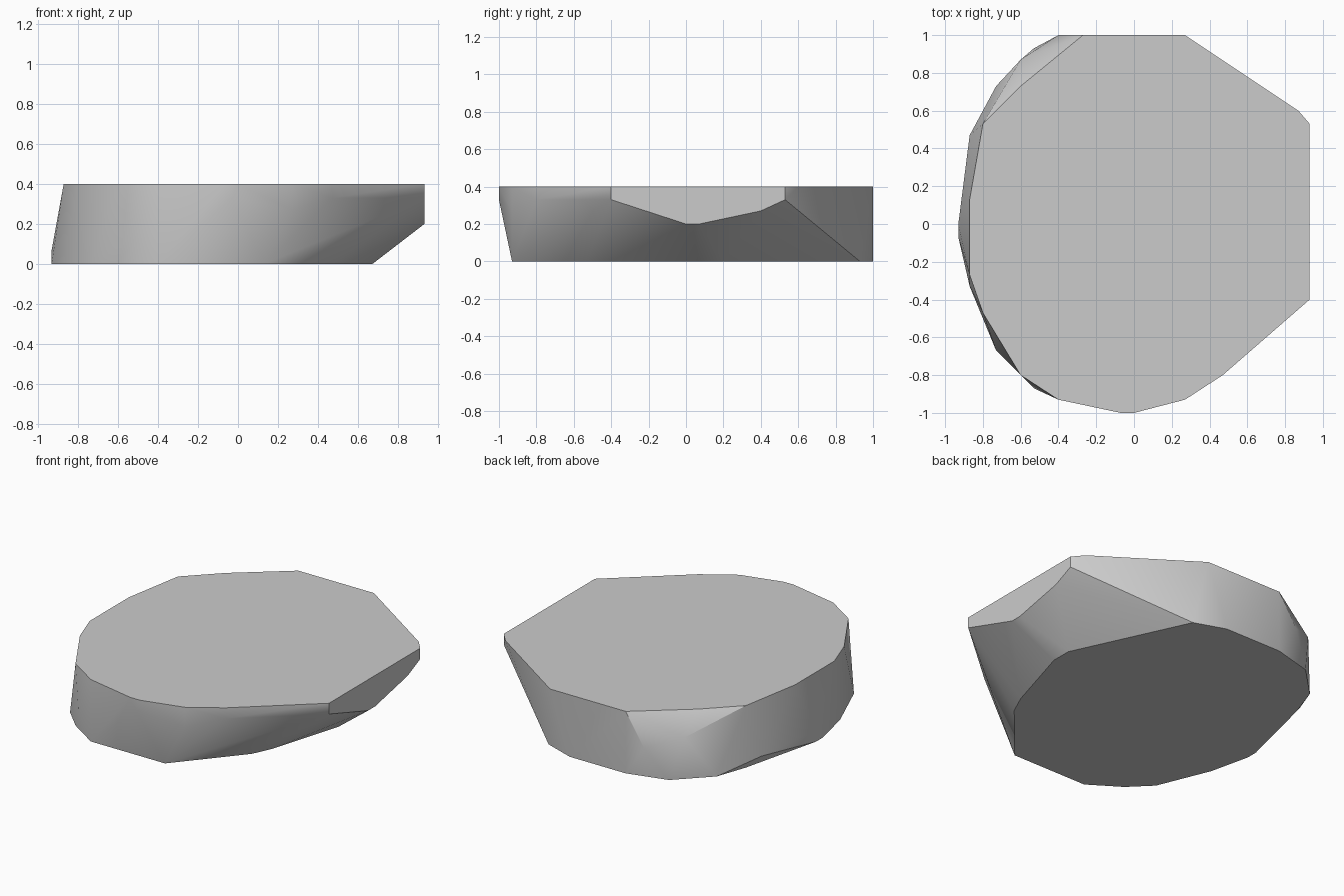
import bpy, bmesh, math

cube = bpy.data.objects.get("Cube")
if cube:
    bpy.data.objects.remove(cube, do_unlink=True)

TOP = 0.4

# Rim of the flat top
top_rim = [(-.27, 1), (.27, 1), (.87, .6), (.93, .53), (.93, -.4), (.47, -.8),
           (.27, -.93), (0, -1), (-.07, -1), (-.4, -.93), (-.6, -.8), (-.8, -.47),
           (-.87, -.27), (-.87, .13), (-.8, .53), (-.6, .73)]

# Rim of the flat underside
base_rim = [(.67, .07), (.67, .2), (.33, .93), (.13, 1), (-.27, 1), (-.53, .93),
            (-.73, .73), (-.8, .53), (-.93, 0), (-.93, -.07), (-.87, -.33),
            (-.73, -.67), (-.6, -.8), (-.4, -.93), (.13, -.93), (.47, -.53), (.53, -.4)]

# Lower edge of the upright cut facet, as (y, z)
cut_edge = [(.53, .33), (.4, .27), (.07, .2), (0, .2), (-.4, .33)]

# Corners bulging from the side wall
side_corners = [(-.6, .87, .27), (-.4, 1, .2), (-.87, .47, .07), (-.93, 0, .07),
                (-.53, -.87, .13), (-.03, -1, .33), (.27, -.93, .27), (.47, -.8, .33)]

points = [(x, y, TOP) for x, y in top_rim] + [(x, y, 0) for x, y in base_rim]
points += [(.93, y, z) for y, z in cut_edge] + side_corners

# Wrap the rims and corners in a convex skin, then merge flat triangles
bm = bmesh.new()
for p in points:
    bm.verts.new(p)
hull = bmesh.ops.convex_hull(bm, input=bm.verts[:])
loose = {g for g in hull["geom_interior"] + hull["geom_unused"]
         if isinstance(g, bmesh.types.BMVert) and not g.link_faces}
bmesh.ops.delete(bm, geom=list(loose), context='VERTS')
bmesh.ops.dissolve_limit(bm, angle_limit=math.radians(0.5), verts=bm.verts[:], edges=bm.edges[:])
bmesh.ops.recalc_face_normals(bm, faces=bm.faces[:])
mesh = bpy.data.meshes.new("stone_slab")
bm.to_mesh(mesh)
bm.free()

slab = bpy.data.objects.new("stone_slab", mesh)
bpy.context.collection.objects.link(slab)

# Grey stone
grey = bpy.data.materials.new("stone_grey")
grey.use_nodes = True
colour = (.6, .6, .6, 1)
grey.diffuse_color = colour
grey.node_tree.nodes["Principled BSDF"].inputs["Base Color"].default_value = colour
mesh.materials.append(grey)

# Soft side wall with crisp rims
bpy.ops.object.select_all(action='DESELECT')
slab.select_set(True)
bpy.context.view_layer.objects.active = slab
bpy.ops.object.shade_smooth_by_angle(angle=math.radians(32))
